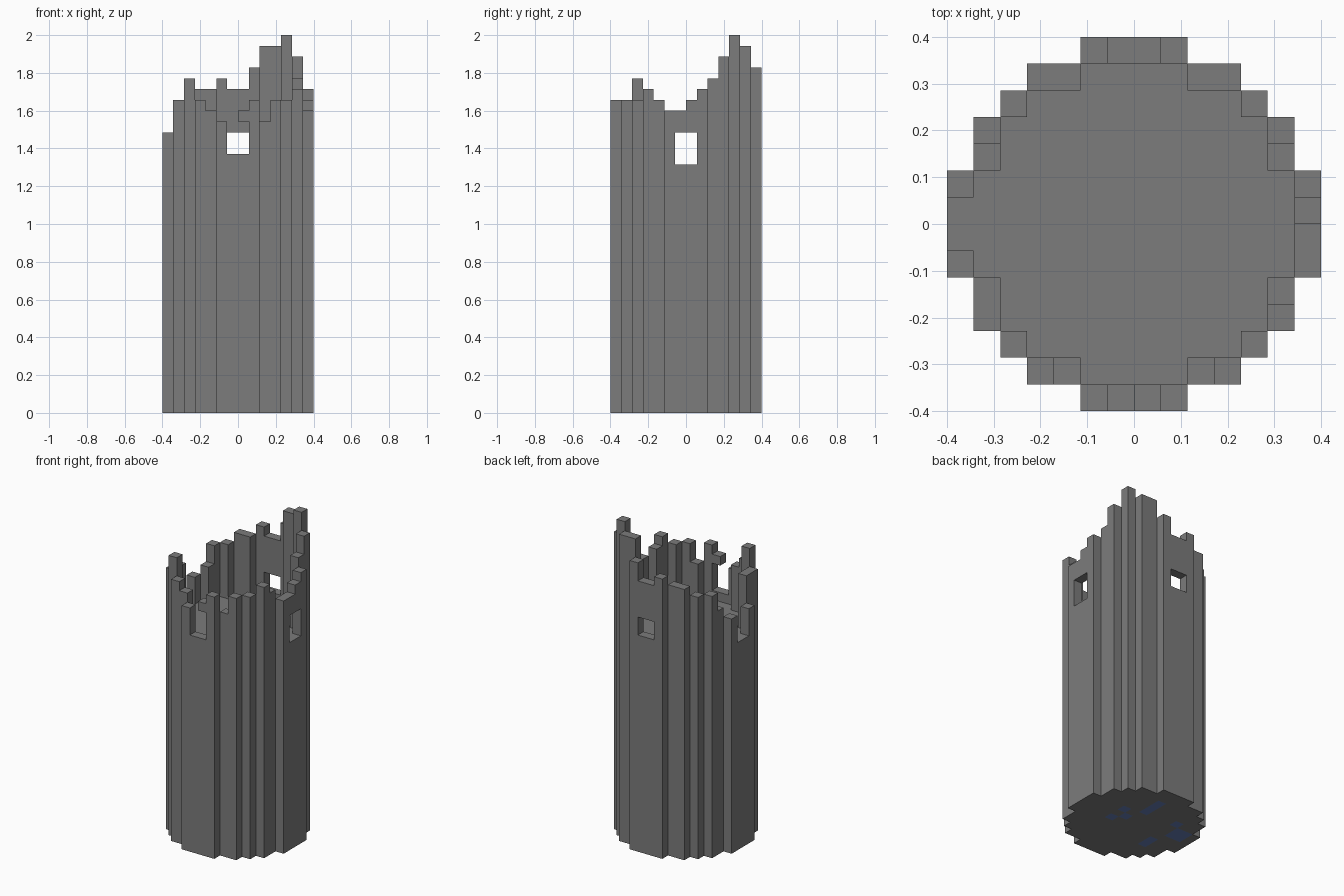
import bpy
import bmesh
from mathutils import Vector

if "Cube" in bpy.data.objects:
    bpy.data.objects.remove(bpy.data.objects["Cube"], do_unlink=True)

N = 14               # blocks across the tower
UNIT = 2 / 35        # size of one block
FLOOR = 23           # level of the upper floor


def make_material(name, rgb):
    mat = bpy.data.materials.new(name)
    mat.use_nodes = True
    color = (*rgb, 1)
    mat.diffuse_color = color
    mat.node_tree.nodes["Principled BSDF"].inputs["Base Color"].default_value = color
    return mat


stone = make_material("grey stone", (0.2, 0.2, 0.2))
water = make_material("blue patch", (0.13, 0.21, 0.46))


def build_blocks(name, blocks, solid, blue=()):
    """Join blocks into one shell, leaving out faces hidden by other blocks."""
    bm = bmesh.new()
    for block in blocks:
        for axis in range(3):
            for side in (0, 1):
                near = list(block)
                near[axis] += 2 * side - 1
                if tuple(near) in solid:
                    continue
                u, v = (axis + 1) % 3, (axis + 2) % 3
                verts = []
                for du, dv in ((0, 0), (1, 0), (1, 1), (0, 1)):
                    p = Vector(block)
                    p[axis] += side
                    p[u] += du
                    p[v] += dv
                    p -= Vector((N / 2, N / 2, 0))
                    verts.append(bm.verts.new(p * UNIT))
                face = bm.faces.new(verts if side else verts[::-1])
                underside = axis == 2 and block[2] == 0 and not side
                face.material_index = int(underside and block[:2] in blue)
    bmesh.ops.remove_doubles(bm, verts=bm.verts, dist=UNIT / 100)
    bmesh.ops.dissolve_limit(bm, angle_limit=0.01, verts=bm.verts,
                             edges=bm.edges, delimit={'MATERIAL'})
    mesh = bpy.data.meshes.new(name)
    bm.to_mesh(mesh)
    bm.free()
    mesh.materials.append(stone)
    mesh.materials.append(water)
    obj = bpy.data.objects.new(name, mesh)
    bpy.context.collection.objects.link(obj)
    return obj


# Round footprint: first column of each row, mirrored across both axes
starts = [5, 3, 2, 1, 1, 0, 0]
starts += starts[::-1]
footprint = [(i, j) for j, s in enumerate(starts) for i in range(s, N - s)]

# Wall ring: one quarter, turned four times
quarter = [(5, 0), (6, 0), (7, 0), (8, 0), (9, 1), (10, 1), (11, 2), (12, 3), (12, 4)]
ring = []
for turn in range(4):
    ring += quarter
    quarter = [(N - 1 - j, i) for i, j in quarter]

# Broken top of the wall, in ring order
heights = [27, 24, 24, 29, 27, 29, 29, 30, 29,
           28, 28, 29, 30, 31, 33, 35, 34, 34,
           32, 30, 30, 31, 30, 30, 29, 29, 27,
           26, 23, 23, 26, 29, 29, 31, 29, 28]

body = {(i, j, k) for i, j in footprint for k in range(FLOOR)}
wall = {(i, j, k) for (i, j), top in zip(ring, heights) for k in range(FLOOR, top)}

# Window openings and the broken front lintel
for mid in (6, 7):
    wall -= {(N - 1, mid, FLOOR + n) for n in range(3)}
    wall -= {(mid, N - 1, FLOOR + n) for n in (1, 2)}
wall.add((7, 0, FLOOR + 4))

# Blue patches on the underside
patches = {(9, 6), (9, 8), (8, 7), (7, 9), (7, 10), (7, 11), (3, 4), (3, 5),
           (3, 9), (2, 8), (2, 7), (1, 7), (1, 8)}

solid = body | wall
build_blocks("tower_body", sorted(body), solid, patches)
build_blocks("ruined_wall", sorted(wall), solid)
